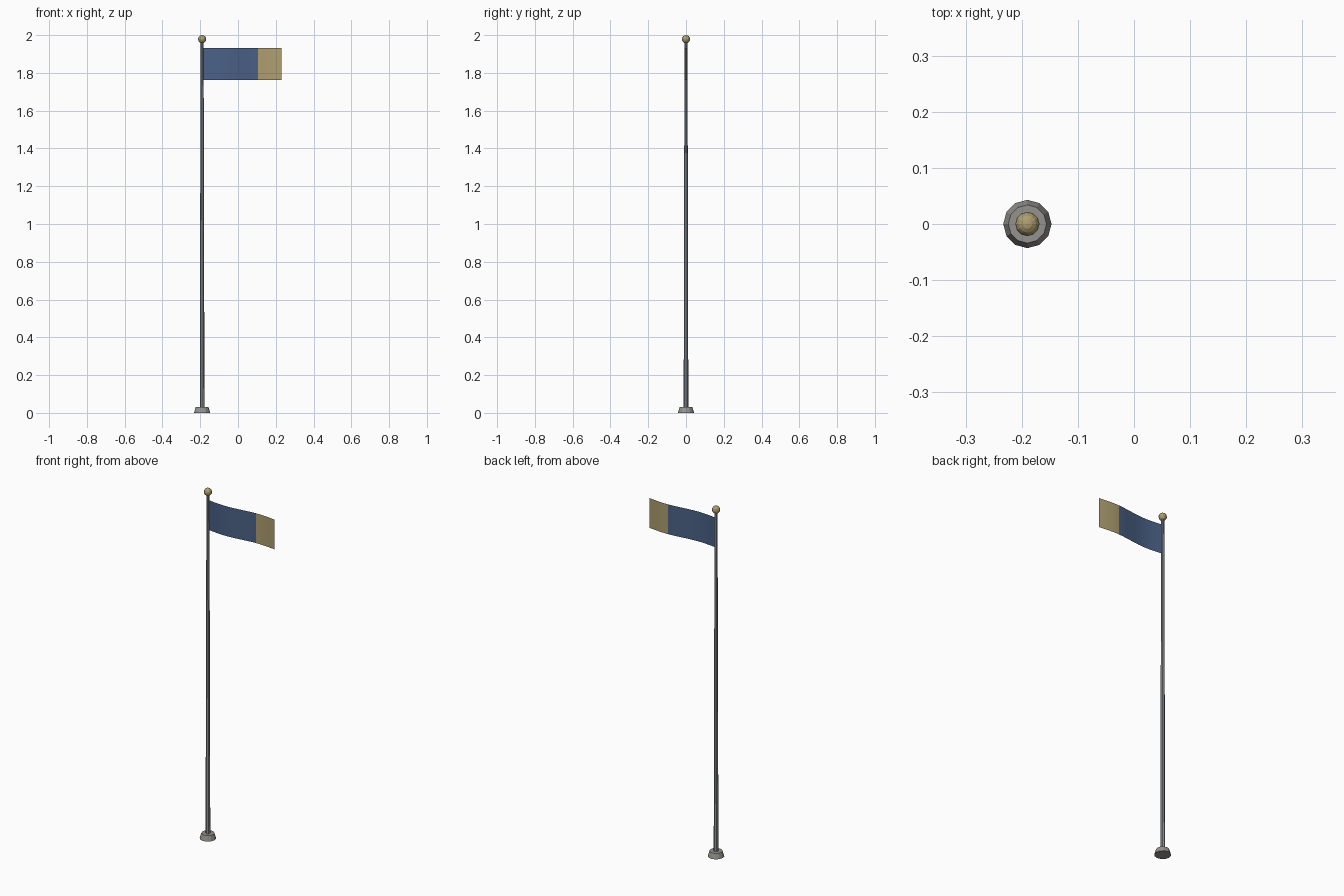
import bpy, bmesh, math

if "Cube" in bpy.data.objects:
    bpy.data.objects.remove(bpy.data.objects["Cube"])

POLE_X = -0.19


def material(name, rgb):
    mat = bpy.data.materials.new(name)
    mat.diffuse_color = (*rgb, 1)
    mat.use_nodes = True
    mat.node_tree.nodes["Principled BSDF"].inputs["Base Color"].default_value = mat.diffuse_color
    return mat


BLUE = material("blue_cloth", (0.07, 0.12, 0.24))
GOLD = material("gold", (0.42, 0.34, 0.16))
STEEL = material("steel", (0.27, 0.29, 0.32))
STONE = material("stone", (0.30, 0.29, 0.27))


def taper(name, r_bottom, r_top, z0, z1, sides, mat):
    bpy.ops.mesh.primitive_cone_add(vertices=sides, radius1=r_bottom, radius2=r_top,
                                    depth=z1 - z0, location=(POLE_X, 0, (z0 + z1) / 2))
    ob = bpy.context.object
    ob.name = name
    ob.data.materials.append(mat)
    return ob


# Footing and tapered pole
taper("base", 0.043, 0.034, 0.0, 0.03, 12, STONE)
taper("pole", 0.0125, 0.008, 0.03, 1.958, 8, STEEL)

# Ball on top of the pole
bpy.ops.mesh.primitive_uv_sphere_add(segments=12, ring_count=8, radius=0.0215,
                                     location=(POLE_X, 0, 1.9785))
ball = bpy.context.object
ball.name = "finial_ball"
ball.data.materials.append(GOLD)

# Waving cloth: one sheet, gold on its outer 30 percent
X0, X1, Z0, Z1 = -0.182, 0.23, 1.762, 1.932
STEPS, WAVE = 20, 0.009
bm = bmesh.new()
previous = None
for i in range(STEPS + 1):
    t = i / STEPS
    x = X0 + (X1 - X0) * t
    y = -WAVE * math.sin(2 * math.pi * t)
    column = [bm.verts.new((x, y, z)) for z in (Z0, Z1)]
    if previous:
        face = bm.faces.new((previous[0], column[0], column[1], previous[1]))
        face.material_index = 1 if i > STEPS * 0.7 else 0
    previous = column
mesh = bpy.data.meshes.new("flag")
bm.to_mesh(mesh)
bm.free()
mesh.materials.append(BLUE)
mesh.materials.append(GOLD)
flag = bpy.data.objects.new("flag", mesh)
bpy.context.collection.objects.link(flag)
